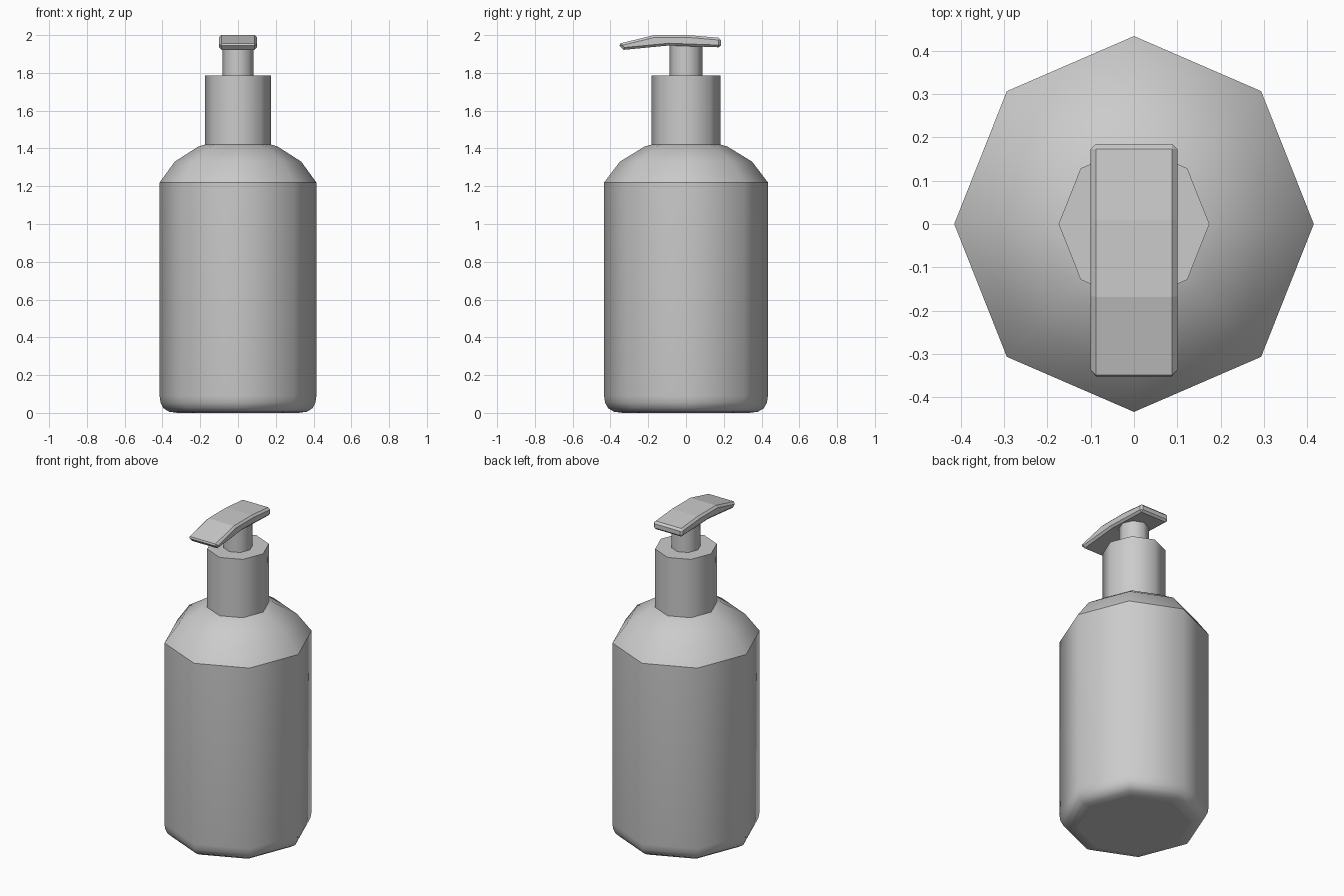
import bpy, bmesh
from math import cos, sin, pi

if "Cube" in bpy.data.objects:
    bpy.data.objects.remove(bpy.data.objects["Cube"])

GREY = (0.6, 0.6, 0.6, 1)
grey = bpy.data.materials.new("plain grey plastic")
grey.use_nodes = True
grey.diffuse_color = GREY
grey.node_tree.nodes["Principled BSDF"].inputs["Base Color"].default_value = GREY

SIDES = 8
STRETCH = 1.045  # depth relative to width


def finish(name, bm):
    bmesh.ops.recalc_face_normals(bm, faces=bm.faces)
    mesh = bpy.data.meshes.new(name)
    bm.to_mesh(mesh)
    bm.free()
    mesh.materials.append(grey)
    obj = bpy.data.objects.new(name, mesh)
    bpy.context.collection.objects.link(obj)
    return obj


def turned(name, profile, sharp_caps=True):
    """Eight-sided turned part from (radius, height) pairs, smooth around its wall."""
    bm = bmesh.new()
    rings = [[bm.verts.new((r * cos(2 * pi * i / SIDES),
                            r * STRETCH * sin(2 * pi * i / SIDES), z))
              for i in range(SIDES)] for r, z in profile]
    for low, high in zip(rings, rings[1:]):
        for i in range(SIDES):
            j = (i + 1) % SIDES
            bm.faces.new((low[i], low[j], high[j], high[i])).smooth = True
    for ring in (rings[0], rings[-1]):
        cap = bm.faces.new(ring)
        cap.smooth = not sharp_caps
        for edge in cap.edges:
            edge.smooth = not sharp_caps
    return finish(name, bm)


# Bottle: rounded base, straight wall, domed shoulder
base = [(0.32, 0.0), (0.365, 0.006), (0.395, 0.025), (0.41, 0.055), (0.415, 0.09)]
turned("bottle_body", base + [(0.415, 1.22)])
turned("bottle_shoulder", [(0.415, 1.22), (0.335, 1.33), (0.21, 1.41), (0.16, 1.425)])

# Pump collar and stem
turned("pump_collar", [(0.174, 1.415), (0.174, 1.785)])
turned("pump_stem", [(0.083, 1.78), (0.083, 1.955)])

# Pump head: bent side profile (y, z) drawn across the width
side = [(0.185, 1.935), (-0.09, 1.945), (-0.33, 1.922), (-0.36, 1.953),
        (-0.168, 2.0), (0.01, 2.0), (0.185, 1.985)]
HALF = 0.1
bm = bmesh.new()
left, right = ([bm.verts.new((x, y, z)) for y, z in side] for x in (HALF, -HALF))
bm.faces.new(left)
bm.faces.new(right[::-1])
for i in range(len(side)):
    j = (i + 1) % len(side)
    bm.faces.new((left[i], right[i], right[j], left[j]))
head = finish("pump_head", bm)

# Small chamfer on the head's outer edges
bevel = head.modifiers.new("chamfer", 'BEVEL')
bevel.width = 0.012
bevel.segments = 1
bevel.limit_method = 'ANGLE'
bevel.angle_limit = 0.9
